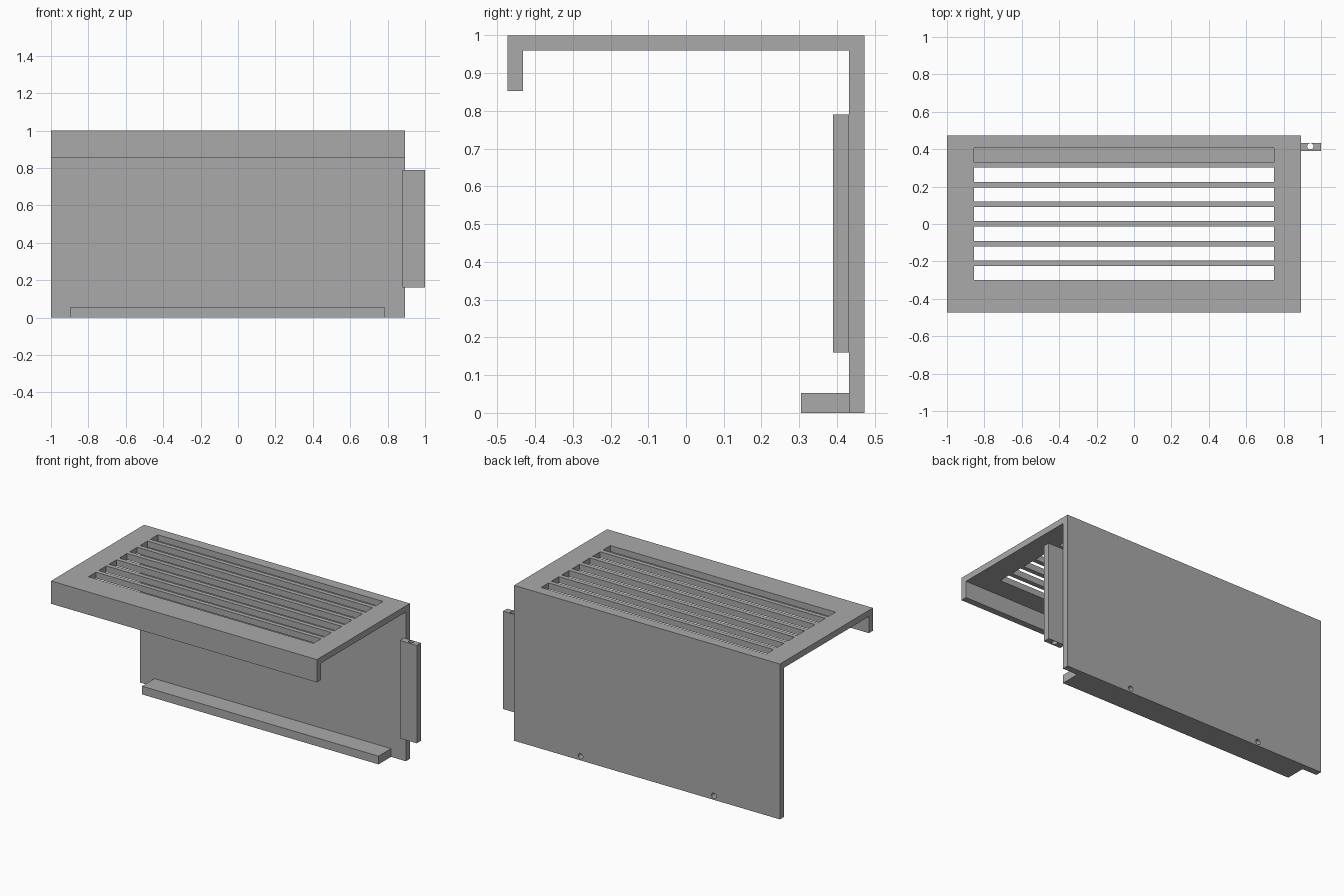
import bpy
import bmesh
from mathutils import Matrix, Vector

cube = bpy.data.objects.get("Cube")
if cube:
    bpy.data.objects.remove(cube, do_unlink=True)

grey = bpy.data.materials.new("plain_grey")
grey.use_nodes = True
colour = (0.4, 0.4, 0.4, 1)
grey.diffuse_color = colour
grey.node_tree.nodes["Principled BSDF"].inputs["Base Color"].default_value = colour


def make_object(name, bm):
    bmesh.ops.recalc_face_normals(bm, faces=bm.faces)
    mesh = bpy.data.meshes.new(name)
    bm.to_mesh(mesh)
    bm.free()
    mesh.materials.append(grey)
    obj = bpy.data.objects.new(name, mesh)
    bpy.context.collection.objects.link(obj)
    return obj


def add_box(bm, low, high):
    low, high = Vector(low), Vector(high)
    matrix = Matrix.Translation((low + high) / 2) @ Matrix.Diagonal((*(high - low), 1))
    bmesh.ops.create_cube(bm, size=1, matrix=matrix)


def add_rod(bm, centre, length, axis):
    matrix = Matrix.Translation(centre)
    if axis == "Y":
        matrix = matrix @ Matrix.Rotation(1.5707963, 4, "X")
    bmesh.ops.create_cone(bm, cap_ends=True, segments=24, radius1=0.017,
                          radius2=0.017, depth=length, matrix=matrix)


def box(name, low, high):
    bm = bmesh.new()
    add_box(bm, low, high)
    return make_object(name, bm)


def cut(obj, bm):
    cutter = make_object("cutter", bm)
    cutter.hide_render = True
    mod = obj.modifiers.new("cut", "BOOLEAN")
    mod.object = cutter
    mod.solver = "EXACT"
    bpy.context.view_layer.objects.active = obj
    bpy.ops.object.modifier_apply(modifier=mod.name)
    bpy.data.objects.remove(cutter, do_unlink=True)
    bpy.ops.object.select_all(action="DESELECT")
    obj.select_set(True)
    bpy.ops.object.shade_smooth_by_angle()


LEFT, RIGHT = 0.893, -1.0
FRONT, BACK, INNER = -0.473, 0.473, 0.432

# Bent sheet: front lip, top and back panel as one extruded profile
profile = [(FRONT, 0.853), (FRONT, 1), (BACK, 1), (BACK, 0),
           (INNER, 0), (INNER, 0.96), (-INNER, 0.96), (-INNER, 0.853)]
bm = bmesh.new()
face = bm.faces.new([bm.verts.new((RIGHT, y, z)) for y, z in profile])
extruded = bmesh.ops.extrude_face_region(bm, geom=[face])["geom"]
bmesh.ops.translate(bm, vec=(LEFT - RIGHT, 0, 0),
                    verts=[v for v in extruded if isinstance(v, bmesh.types.BMVert)])
panel = make_object("bent_cover_panel", bm)

# Bottom ledge
ledge = box("bottom_ledge", (-0.897, 0.305, 0), (0.787, INNER, 0.053))

# Side hinge block with a vertical pin hole
hinge = box("hinge_block", (0.88, 0.39, 0.16), (1, INNER, 0.79))
bm = bmesh.new()
add_rod(bm, (0.943, 0.415, 0.5), 1, "Z")
cut(hinge, bm)

# Vent slots through the top
bm = bmesh.new()
for i in range(7):
    y = 0.368 - 0.105 * i
    add_box(bm, (-0.855, y - 0.038, 0.9), (0.748, y + 0.038, 1.1))
cut(panel, bm)

# Screw holes through the back panel and into the ledge
for part in (panel, ledge):
    bm = bmesh.new()
    for x in (-0.53, 0.42):
        add_rod(bm, (x, 0.45, 0.026), 0.16, "Y")
    cut(part, bm)
